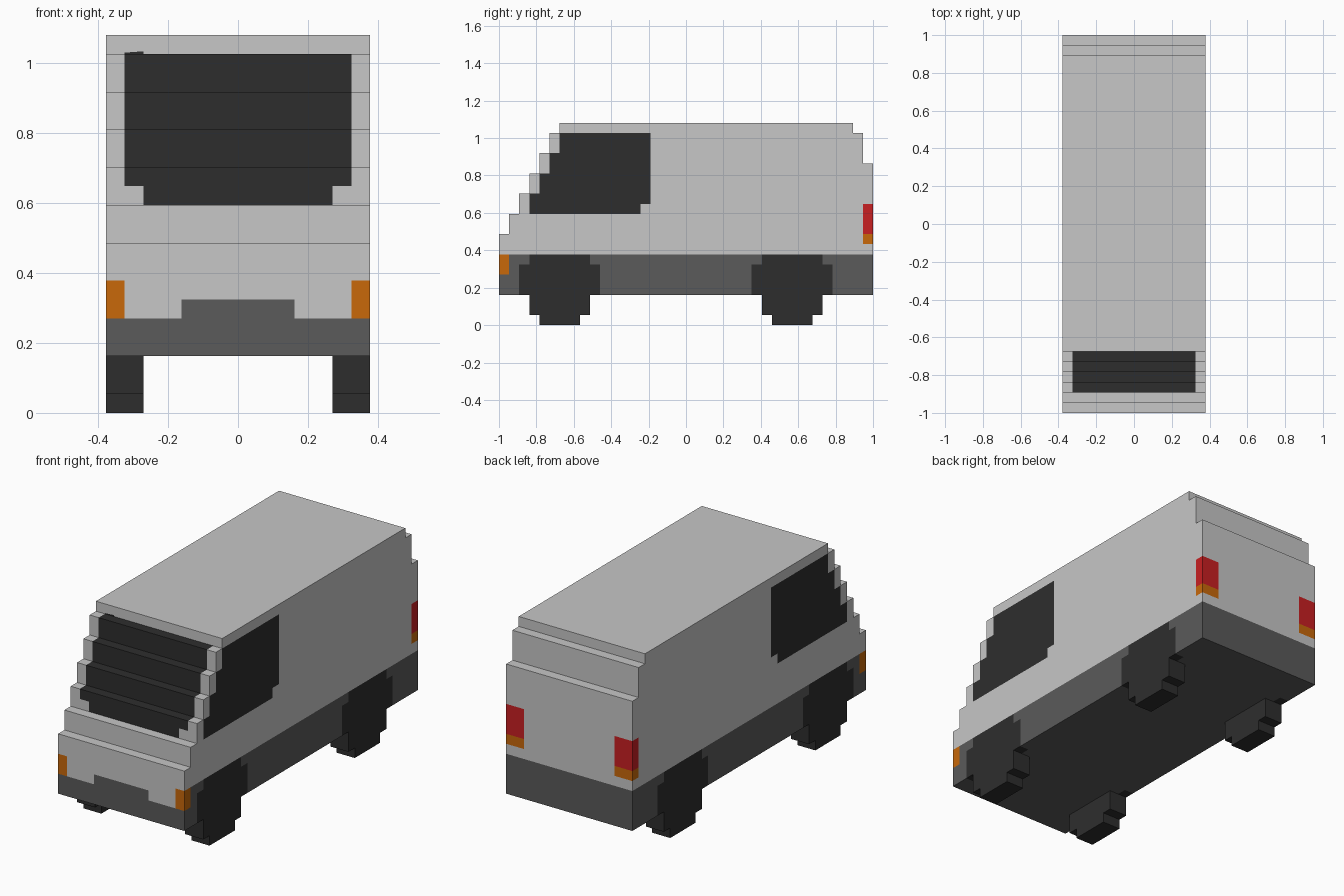
import bpy, bmesh
from mathutils import Vector

if "Cube" in bpy.data.objects:
    bpy.data.objects.remove(bpy.data.objects["Cube"])

V = 2 / 37            # size of one block; the van is 14 x 37 x 20 blocks
AXLES = (6, 29)       # axle positions along the length, in blocks


def material(name, rgb):
    m = bpy.data.materials.new(name)
    m.diffuse_color = (*rgb, 1)
    m.use_nodes = True
    m.node_tree.nodes["Principled BSDF"].inputs["Base Color"].default_value = m.diffuse_color
    return m


MATS = [material("light grey paint", (0.57, 0.57, 0.57)),
        material("dark grey trim", (0.103, 0.103, 0.103)),
        material("black glass and rubber", (0.027, 0.027, 0.027)),
        material("orange lamp", (0.58, 0.14, 0.003)),
        material("red lamp", (0.58, 0.014, 0.016))]
LIGHT, DARK, BLACK, ORANGE, RED = range(5)


def extrude_profile(profile, x0, x1):
    """Prism from a (y, z) outline, in blocks."""
    bm = bmesh.new()
    face = bm.faces.new([bm.verts.new((x0, y, z)) for y, z in profile])
    ext = bmesh.ops.extrude_face_region(bm, geom=[face])["geom"]
    bmesh.ops.translate(bm, vec=(x1 - x0, 0, 0),
                        verts=[g for g in ext if isinstance(g, bmesh.types.BMVert)])
    bmesh.ops.recalc_face_normals(bm, faces=bm.faces[:])
    return bm


def finish(bm, name):
    """Scale blocks to units and centre along the length."""
    for v in bm.verts:
        v.co = Vector((v.co.x, v.co.y - 18.5, v.co.z)) * V
    me = bpy.data.meshes.new(name)
    bm.to_mesh(me)
    bm.free()
    ob = bpy.data.objects.new(name, me)
    bpy.context.collection.objects.link(ob)
    return ob


def cut(bm, axis, values):
    """Slice the mesh so painted details get their own faces."""
    no = Vector((0, 0, 0))
    no[axis] = 1
    for d in values:
        bmesh.ops.bisect_plane(bm, geom=bm.verts[:] + bm.edges[:] + bm.faces[:],
                               dist=1e-4, plane_co=no * d, plane_no=no)


def in_arch(y, z):
    half = 4 if z < 6 else 3
    return any(abs(y - a) < half for a in AXLES)


def rear_lamp(z):
    return ORANGE if 8 < z < 9 else RED if 9 < z < 12 else None


def paint(n, c):
    x, y, z = abs(c.x), c.y, c.z
    # side walls: corner lamps, wheel arches, sill, cab window
    if abs(n.x) > 0.5:
        if y < 1 and 5 < z < 7:
            return ORANGE
        if y > 36 and rear_lamp(z):
            return rear_lamp(z)
        if z < 7:
            return BLACK if in_arch(y, z) else DARK
        left = 3 + max(0, int((z - 11) // 2))
        right = 14 if z < 12 else 15
        return BLACK if 11 < z < 19 and left < y < right else LIGHT
    # underside
    if n.z < -0.5:
        return BLACK if x > 6 and in_arch(y, z) else DARK
    # back: lamps and bumper
    if n.y > 0.5:
        if x > 5 and rear_lamp(z):
            return rear_lamp(z)
        return DARK if z < 7 else LIGHT
    # stepped windscreen, risers and treads
    if 1.9 < y < 6.1 and 11 < z < 19.1 and x < (5 if z < 12 else 6):
        return BLACK
    # nose: lamps, bumper and raised grille
    if n.y < -0.5 and y < 0.5:
        if x > 6 and 5 < z < 7:
            return ORANGE
        if z < 5 or (z < 6 and x < 3):
            return DARK
    return LIGHT


# van body: stepped side outline, extruded across the width
outline = [(37, 3), (37, 16), (36, 16), (36, 19), (35, 19), (35, 20),
           (6, 20), (6, 19)]
for step in range(5, 0, -1):
    outline += [(step, 2 * step + 9), (step, 2 * step + 7)][0:1] * 1
    outline += [(step, 2 * step + 7 + (2 if step == 0 else 0))]
outline += [(0, 9), (0, 3)]
bm = extrude_profile(outline, -7, 7)
bmesh.ops.triangulate(bm, faces=bm.faces[:])
cut(bm, 0, (-6, -5, -3, 3, 5, 6))
cut(bm, 1, (1, 2, 3, 4, 5, 6, 9, 10, 14, 15, 25, 26, 32, 33, 36))
cut(bm, 2, (5, 6, 7, 8, 9, 11, 12, 13, 15, 17, 19))
bm.normal_update()
for f in bm.faces:
    f.material_index = paint(f.normal, f.calc_center_median())
body = finish(bm, "van_body")
for m in MATS:
    body.data.materials.append(m)

# wheels: the stepped part showing below the body
for end, axle in zip(("front", "rear"), AXLES):
    for side, x0 in (("left", 5), ("right", -7)):
        half = [(3, 3), (3, 1), (2, 1), (2, 0)]
        prof = [(axle + h, z) for h, z in half] + [(axle - h, z) for h, z in reversed(half)]
        wheel = finish(extrude_profile(prof, x0, x0 + 2), f"{end}_{side}_wheel")
        wheel.data.materials.append(MATS[BLACK])
